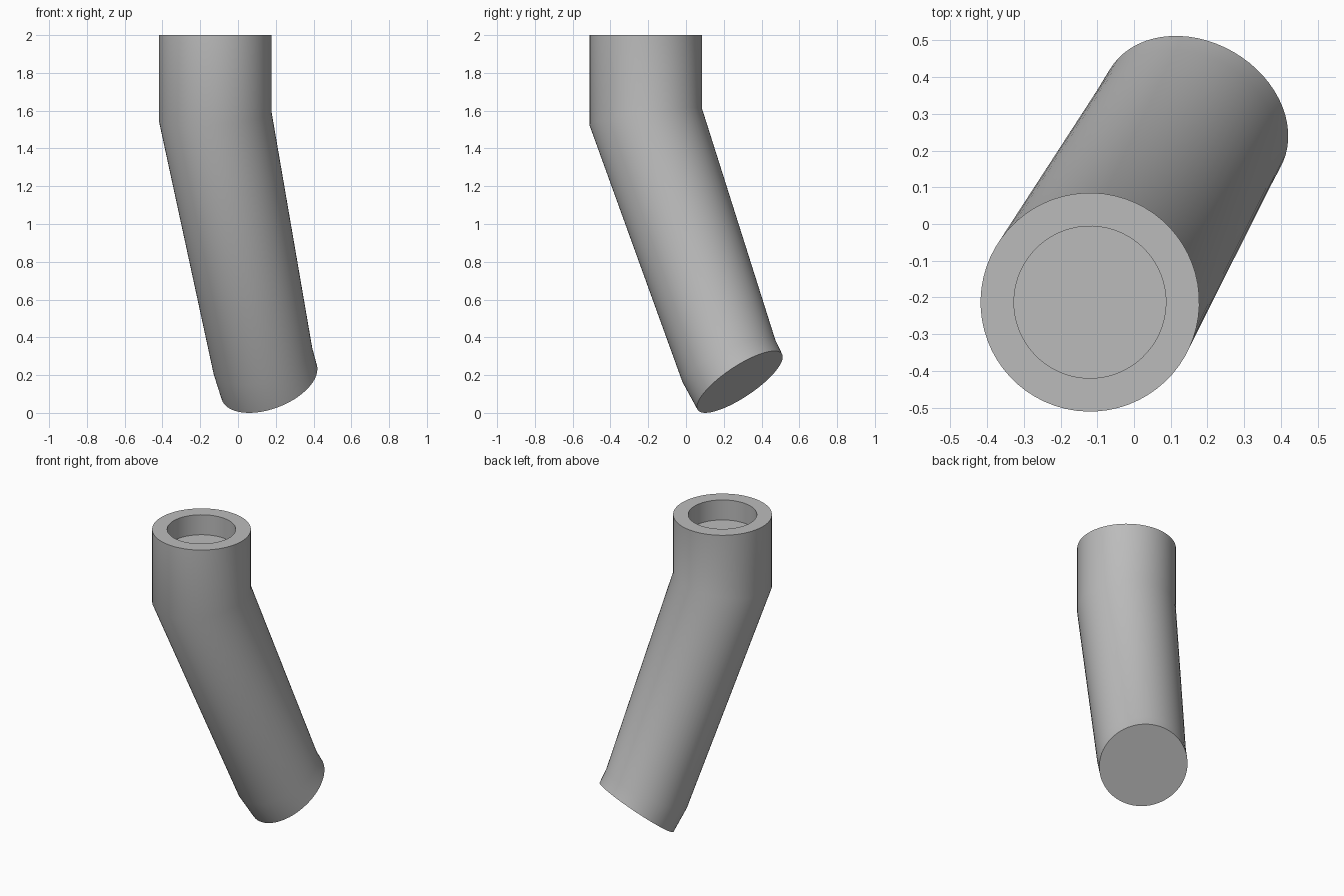
import bpy, bmesh
from math import cos, sin, radians, tau
from mathutils import Vector

if "Cube" in bpy.data.objects:
    bpy.data.objects.remove(bpy.data.objects["Cube"], do_unlink=True)

SIDES = 64
LEAN = Vector((0.5, 0.866, 0)).normalized()   # direction the pipe bends towards
SIDE = Vector((-LEAN.y, LEAN.x, 0))
UP = Vector((0, 0, 1))

grey = bpy.data.materials.new("light grey")
grey.use_nodes = True
grey.diffuse_color = (0.5, 0.5, 0.5, 1)
grey.node_tree.nodes["Principled BSDF"].inputs["Base Color"].default_value = (0.5, 0.5, 0.5, 1)


def ring(bm, centre, radius, tilt=0, stretch=1):
    """Circle tilted upwards along the lean direction."""
    t = radians(tilt)
    along = (LEAN * cos(t) + UP * sin(t)) * stretch
    verts = []
    for i in range(SIDES):
        a = tau * i / SIDES
        verts.append(bm.verts.new(Vector(centre) + radius * (along * cos(a) + SIDE * sin(a))))
    return verts


bm = bmesh.new()
X, Y = -0.12, -0.213
bend = 9.5
rings = [
    ring(bm, (X, Y, 1.867), 0.207),                           # socket floor
    ring(bm, (X, Y, 2.0), 0.207),                             # socket mouth
    ring(bm, (X, Y, 2.0), 0.298),                             # top rim
    ring(bm, (X, Y, 1.567), 0.298, bend, 1 / cos(radians(bend))),  # mitred bend
    ring(bm, (0.132, 0.227, 0.275), 0.27, 28),                # lower bend
    ring(bm, (0.165, 0.285, 0.164), 0.268, 37.7),             # slanted end
]
for upper, lower in zip(rings, rings[1:]):
    for i in range(SIDES):
        j = (i + 1) % SIDES
        bm.faces.new((upper[i], lower[i], lower[j], upper[j]))
bm.faces.new(rings[0])
bm.faces.new(rings[-1])
bmesh.ops.recalc_face_normals(bm, faces=bm.faces)

mesh = bpy.data.meshes.new("bent_pipe")
bm.to_mesh(mesh)
bm.free()
mesh.materials.append(grey)
pipe = bpy.data.objects.new("bent_pipe", mesh)
bpy.context.collection.objects.link(pipe)

# Smooth walls, crisp rims
bpy.ops.object.select_all(action='DESELECT')
pipe.select_set(True)
bpy.context.view_layer.objects.active = pipe
bpy.ops.object.shade_smooth_by_angle(angle=radians(35))
